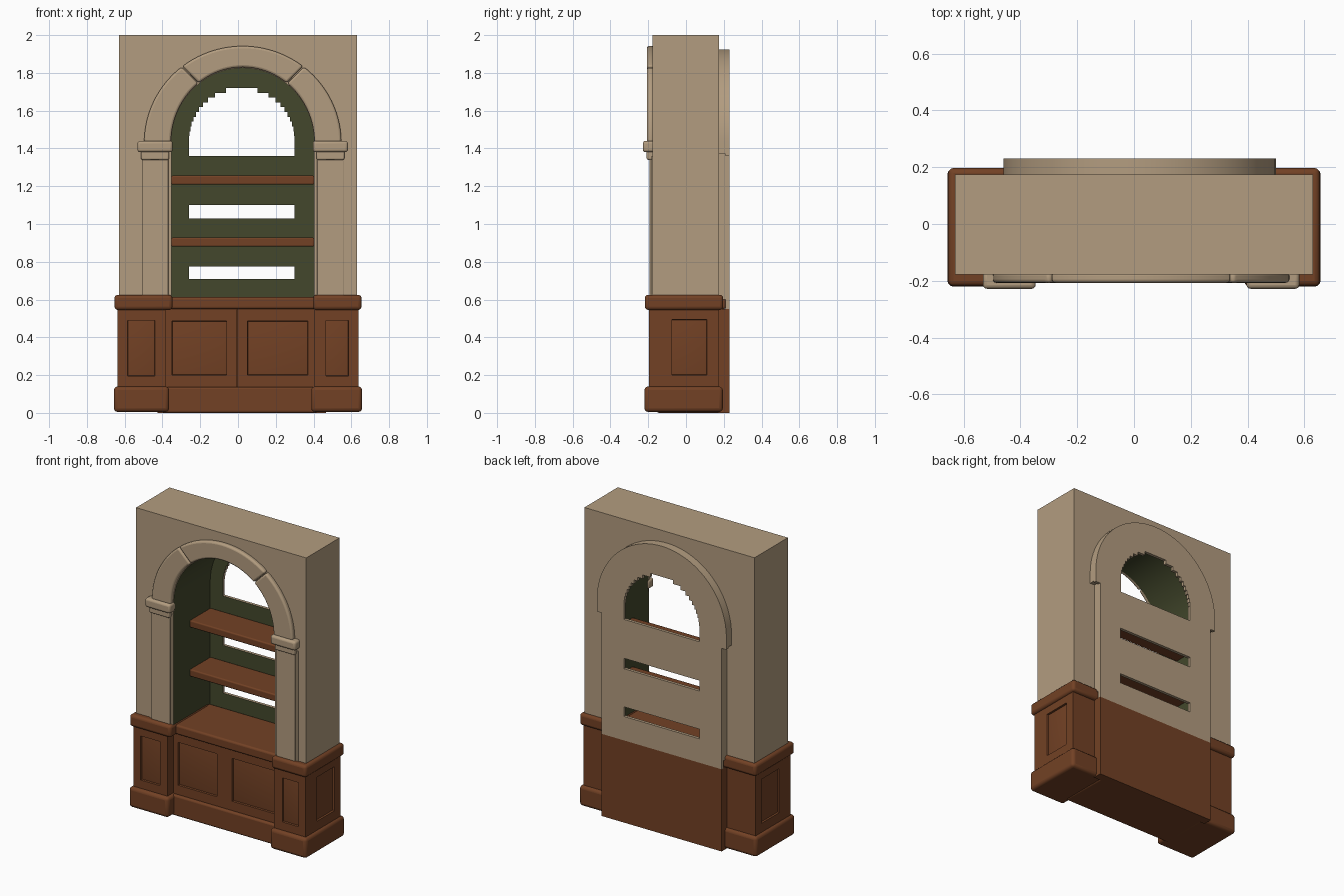
import bpy, bmesh, math

if "Cube" in bpy.data.objects:
    bpy.data.objects.remove(bpy.data.objects["Cube"])

def material(name, rgb):
    m = bpy.data.materials.new(name)
    m.diffuse_color = (*rgb, 1)
    m.use_nodes = True
    m.node_tree.nodes["Principled BSDF"].inputs["Base Color"].default_value = m.diffuse_color
    return m

STONE = material("warm_stone", (0.45, 0.335, 0.215))
WOOD = material("brown_wood", (0.17, 0.053, 0.018))
GREEN = material("olive_green", (0.056, 0.064, 0.025))

CX, CZ = 0.025, 1.43          # centre of the arch
HOLE = 0.28                   # half width of the openings in the back


def finish(name, bm, mats, bevel=0, rule=None):
    bmesh.ops.recalc_face_normals(bm, faces=bm.faces)
    bm.normal_update()
    if rule:
        for f in bm.faces:
            f.material_index = 1 if rule(f) else 0
    me = bpy.data.meshes.new(name)
    bm.to_mesh(me)
    bm.free()
    ob = bpy.data.objects.new(name, me)
    bpy.context.collection.objects.link(ob)
    for m in mats:
        me.materials.append(m)
    if bevel:
        b = ob.modifiers.new("soft_edges", 'BEVEL')
        b.width, b.segments, b.limit_method = bevel, 3, 'ANGLE'
    bpy.context.view_layer.objects.active = ob
    ob.select_set(True)
    bpy.ops.object.shade_smooth_by_angle(angle=math.radians(35))
    ob.select_set(False)
    return ob


def prism(name, pts, y0, y1, mats, bevel=0, rule=None):
    """Extrude an x/z outline from y0 to y1."""
    bm = bmesh.new()
    a = [bm.verts.new((x, y0, z)) for x, z in pts]
    b = [bm.verts.new((x, y1, z)) for x, z in pts]
    bm.faces.new(a)
    bm.faces.new(b[::-1])
    n = len(pts)
    for i in range(n):
        j = (i + 1) % n
        bm.faces.new((a[i], b[i], b[j], a[j]))
    return finish(name, bm, mats, bevel, rule)


def box(name, x0, x1, y0, y1, z0, z1, mats, bevel=0, rule=None):
    return prism(name, [(x0, z0), (x0, z1), (x1, z1), (x1, z0)], y0, y1, mats, bevel, rule)


def arc(rx, rz, a0, a1, n, cz=CZ, cx=CX):
    return [(cx + rx * math.cos(math.radians(a0 + (a1 - a0) * i / n)),
             cz + rz * math.sin(math.radians(a0 + (a1 - a0) * i / n))) for i in range(n + 1)]


def panel_slab(name, rect, inner, place, thick=0.03, depth=0.012):
    """Slab with a recessed panel; place(u, v, d) maps it onto a front or a side."""
    def ring(r, d, s=0):
        u0, u1, v0, v1 = r
        return [bm.verts.new(place(u, v, d)) for u, v in
                ((u0 + s, v0 + s), (u1 - s, v0 + s), (u1 - s, v1 - s), (u0 + s, v1 - s))]
    bm = bmesh.new()
    loops = [ring(rect, thick), ring(rect, 0), ring(inner, 0),
             ring(inner, depth, 0.002), ring(inner, depth * 0.75, 0.016)]
    bm.faces.new(loops[0])
    for p, q in zip(loops, loops[1:]):
        for i in range(4):
            bm.faces.new((p[i], p[(i + 1) % 4], q[(i + 1) % 4], q[i]))
    bm.faces.new(loops[-1])
    finish(name, bm, [WOOD])


def inside_niche(f):
    c = f.calc_center_median()
    if abs(f.normal.y) > 0.5:
        return False
    return ((c.x - CX) / 0.4) ** 2 + (max(c.z - CZ, 0) / 0.42) ** 2 < 1


# Wall with arched niche, and the shallower housing behind it
opening = [(CX + 0.378, 0.6)] + arc(0.378, 0.395, 0, 180, 48) + [(CX - 0.378, 0.6)]
prism("wall", [(-0.63, 0.6), (-0.63, 2), (0.63, 2), (0.63, 0.6)] + opening,
      -0.178, 0.175, [STONE, GREEN], rule=inside_niche)
BX = 0.02
arch_back = arc(0.48, 0.485, 180, 0, 48, 1.44, BX)
prism("niche_housing", [(BX - 0.445, 0.6), (BX - 0.445, 1.37), (BX - 0.48, 1.37)] + arch_back +
      [(BX + 0.48, 1.37), (BX + 0.445, 1.37), (BX + 0.445, 0.6)] + opening,
      0.175, 0.211, [STONE, GREEN], rule=inside_niche)

# Niche back: solid bands with slots between, stepped arched hole on top
front_face = lambda f: f.normal.y < -0.5
plate = dict(y0=0.21, y1=0.23, mats=[STONE, GREEN], rule=front_face)
for z0, z1 in ((0.55, 0.71), (0.775, 1.03), (1.10, 1.36)):
    box("back_band", BX - 0.445, BX + 0.445, z0=z0, z1=z1, **plate)
for z0, z1 in ((0.71, 0.775), (1.03, 1.10)):
    for s in (-1, 1):
        xs = sorted((BX + s * HOLE, BX + s * 0.445))
        box("back_stile", *xs, z0=z0, z1=z1, **plate)
steps, n = [], 11
for i in range(n):
    w = HOLE * math.sqrt(max(0, 1 - ((i + 0.5) / n) ** 2))
    z0, z1 = 1.44 + HOLE * i / n, 1.44 + HOLE * (i + 1) / n
    steps += [(w, 1.36 if i == 0 else z0), (w, z1)]
stepped = [(BX + w, z) for w, z in steps] + [(BX - w, z) for w, z in reversed(steps)]
prism("back_arch", [(BX - 0.48, 1.36)] + arch_back + [(BX + 0.48, 1.36)] + stepped, **plate)

# Arch moulding in three stones
for a0, a1 in ((0, 51.7), (52.3, 127.7), (128.3, 180)):
    prism("arch_stone", arc(0.522, 0.512, a0, a1, 20) + arc(0.38, 0.40, a1, a0, 20),
          -0.207, -0.17, [STONE], 0.012)

# Pilasters with two-step capitals
for s in (-1, 1):
    c = CX + s * 0.464
    box("pilaster", c - 0.07, c + 0.07, -0.193, -0.17, 0.6, 1.36, [STONE], 0.004)
    box("pilaster_backing", c - 0.085, c + 0.085, -0.183, -0.17, 0.6, 1.36, [STONE])
    box("capital_neck", c - 0.074, c + 0.074, -0.208, -0.165, 1.34, 1.39, [STONE], 0.008)
    box("capital", c - 0.093, c + 0.093, -0.228, -0.165, 1.38, 1.44, [STONE], 0.014)

# Shelves
for z in (0.88, 1.208):
    box("shelf", CX - 0.378, CX + 0.378, -0.01, 0.211, z, z + 0.048, [WOOD], 0.008)

# Pedestals: outer x, inner x of body, plinth and cornice, panel x range
for sx, xo, xi, xp, xc, px in ((-1, -0.638, -0.385, -0.365, -0.347, (-0.585, -0.44)),
                               (1, 0.638, 0.405, 0.388, 0.397, (0.465, 0.585))):
    a, b = sorted((xo, xi))
    back = xo - sx * 0.03
    box("pedestal_core", *sorted((back, xi)), -0.165, 0.175, 0.05, 0.6, [WOOD])
    panel_slab("pedestal_front", (a, b, 0.1, 0.58), (*px, 0.195, 0.49),
               lambda u, v, d: (u, -0.195 + d, v))
    panel_slab("pedestal_side", (-0.195, 0.175, 0.1, 0.58), (-0.075, 0.11, 0.2, 0.495),
               lambda u, v, d: (xo - sx * d, u, v))
    edge = sx * 0.657
    box("pedestal_plinth", *sorted((edge, xp)), -0.22, 0.195, 0.005, 0.14, [WOOD], 0.02)
    box("pedestal_cornice", *sorted((edge - sx * 0.003, xc)), -0.218, 0.197, 0.545, 0.625,
        [WOOD], 0.018)

# Central cupboard with two doors
box("cupboard_core", -0.4, 0.42, -0.12, 0.2, 0.02, 0.6, [WOOD])
for u0, u1, p0, p1 in ((-0.39, -0.007, -0.35, -0.06), (-0.004, 0.41, 0.05, 0.37)):
    panel_slab("door", (u0, u1, 0.1, 0.57), (p0, p1, 0.2, 0.487),
               lambda u, v, d: (u, -0.135 + d, v), 0.02)
box("cupboard_plinth", -0.4, 0.42, -0.155, 0.2, 0.0, 0.138, [WOOD], 0.012)
box("cupboard_top", -0.38, 0.43, -0.16, 0.212, 0.55, 0.613, [WOOD], 0.012)
box("cupboard_back", BX - 0.445, BX + 0.445, 0.17, 0.23, 0.0, 0.55, [WOOD])
